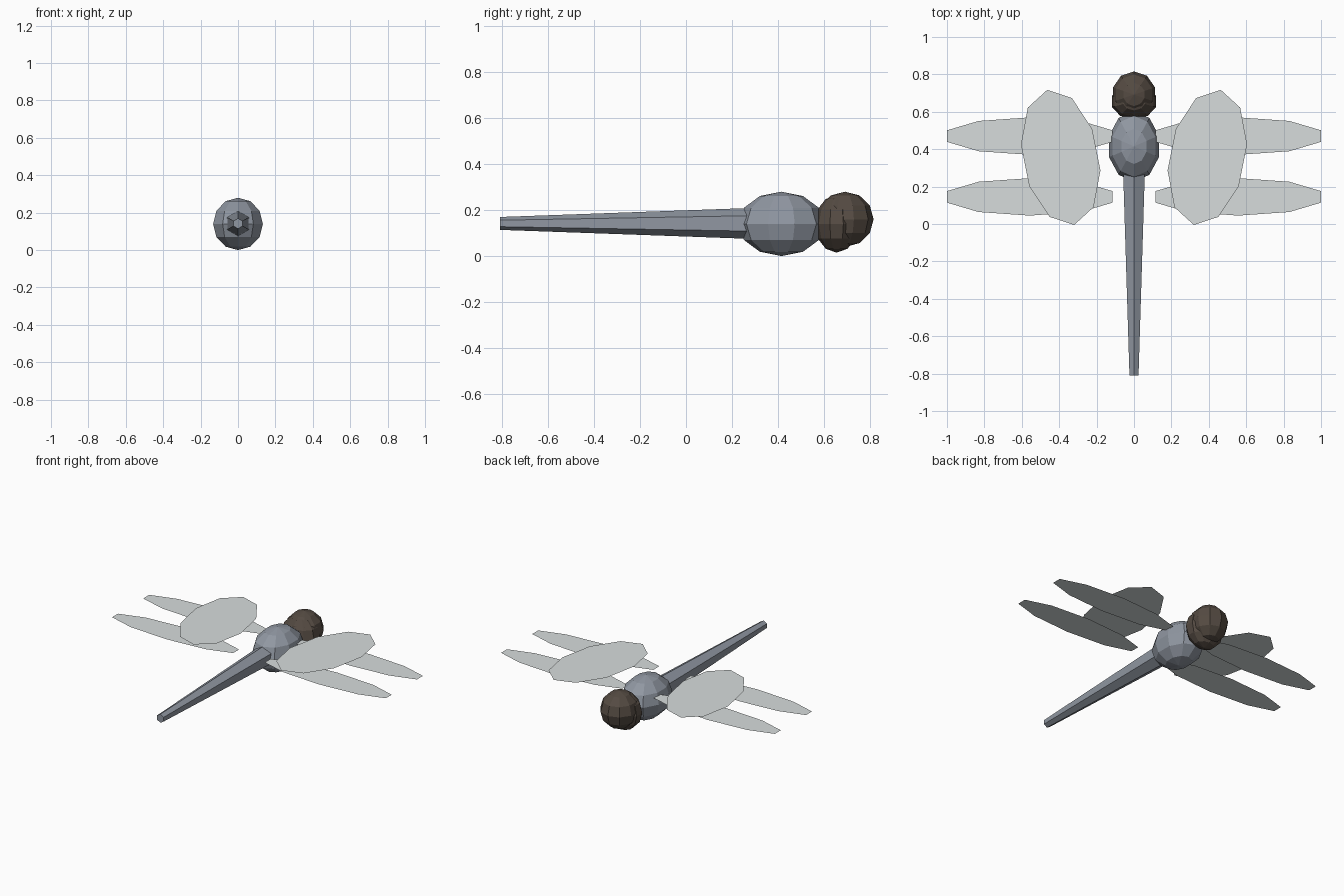
import bpy, bmesh
from math import sin, cos, pi
from mathutils import Matrix, Vector

if "Cube" in bpy.data.objects:
    bpy.data.objects.remove(bpy.data.objects["Cube"])


def material(name, rgb):
    m = bpy.data.materials.new(name)
    m.diffuse_color = (*rgb, 1)
    m.use_nodes = True
    m.node_tree.nodes["Principled BSDF"].inputs["Base Color"].default_value = m.diffuse_color
    return m


BODY = material("slate", (0.28, 0.31, 0.36))
HEAD = material("dark_brown", (0.09, 0.07, 0.055))
WING = material("pale_wing", (0.68, 0.72, 0.72))


def finish(name, bm, mat):
    me = bpy.data.meshes.new(name)
    bm.to_mesh(me)
    bm.free()
    me.materials.append(mat)
    ob = bpy.data.objects.new(name, me)
    bpy.context.collection.objects.link(ob)
    return ob


def ball(name, centre, radii, mat):
    """Flat-faced ten-sided ellipsoid."""
    bm = bmesh.new()
    bmesh.ops.create_uvsphere(
        bm, u_segments=10, v_segments=6, radius=1,
        matrix=Matrix.Translation(centre) @ Matrix.Diagonal((*radii, 1)))
    return finish(name, bm, mat)


def wing_pair(name, centre, axis_a, axis_b, phase=0.0):
    """Flat ten-sided oval spanned by two half-axes, mirrored to both sides."""
    c, a, b = Vector(centre), Vector((*axis_a, 0)), Vector((*axis_b, 0))
    for side, sx in (("right", 1), ("left", -1)):
        bm = bmesh.new()
        pts = []
        for k in range(10):
            t = phase + k * pi / 5
            p = c + a * cos(t) + b * sin(t)
            pts.append(bm.verts.new((p.x * sx, p.y, p.z)))
        f = bm.faces.new(pts)
        f.normal_update()
        if f.normal.z < 0:
            f.normal_flip()
        finish(f"{name}_{side}", bm, WING)


# Tail: tapered hexagonal rod with an edge on top
bm = bmesh.new()
y0, y1, r0, r1 = -0.81, 0.28, 0.028, 0.067
rings = []
for y, r in ((y0, r0), (y1, r1)):
    rings.append([bm.verts.new((r * sin(k * pi / 3), y, 0.142 + r * cos(k * pi / 3)))
                  for k in range(6)])
for k in range(6):
    j = (k + 1) % 6
    bm.faces.new((rings[0][k], rings[0][j], rings[1][j], rings[1][k]))
for ring in rings:
    bm.faces.new(ring)
bmesh.ops.recalc_face_normals(bm, faces=bm.faces)
finish("tail", bm, BODY)

# Thorax and two-lobed head
ball("thorax", (0, 0.415, 0.14), (0.14, 0.188, 0.14), BODY)
ball("head_back", (0, 0.655, 0.14), (0.125, 0.095, 0.125), HEAD)
ball("head_front", (0, 0.692, 0.16), (0.118, 0.124, 0.12), HEAD)

# Long narrow wings, then broad upper wings
for name, y in (("front_wing", 0.47), ("rear_wing", 0.145)):
    wing_pair(name, (0.5575, y, 0.19), (0.465, 0), (0, 0.1), pi / 10)
wing_pair("upper_wing", (0.392, 0.356, 0.237), (0.072, 0.361), (-0.2, 0.044))
